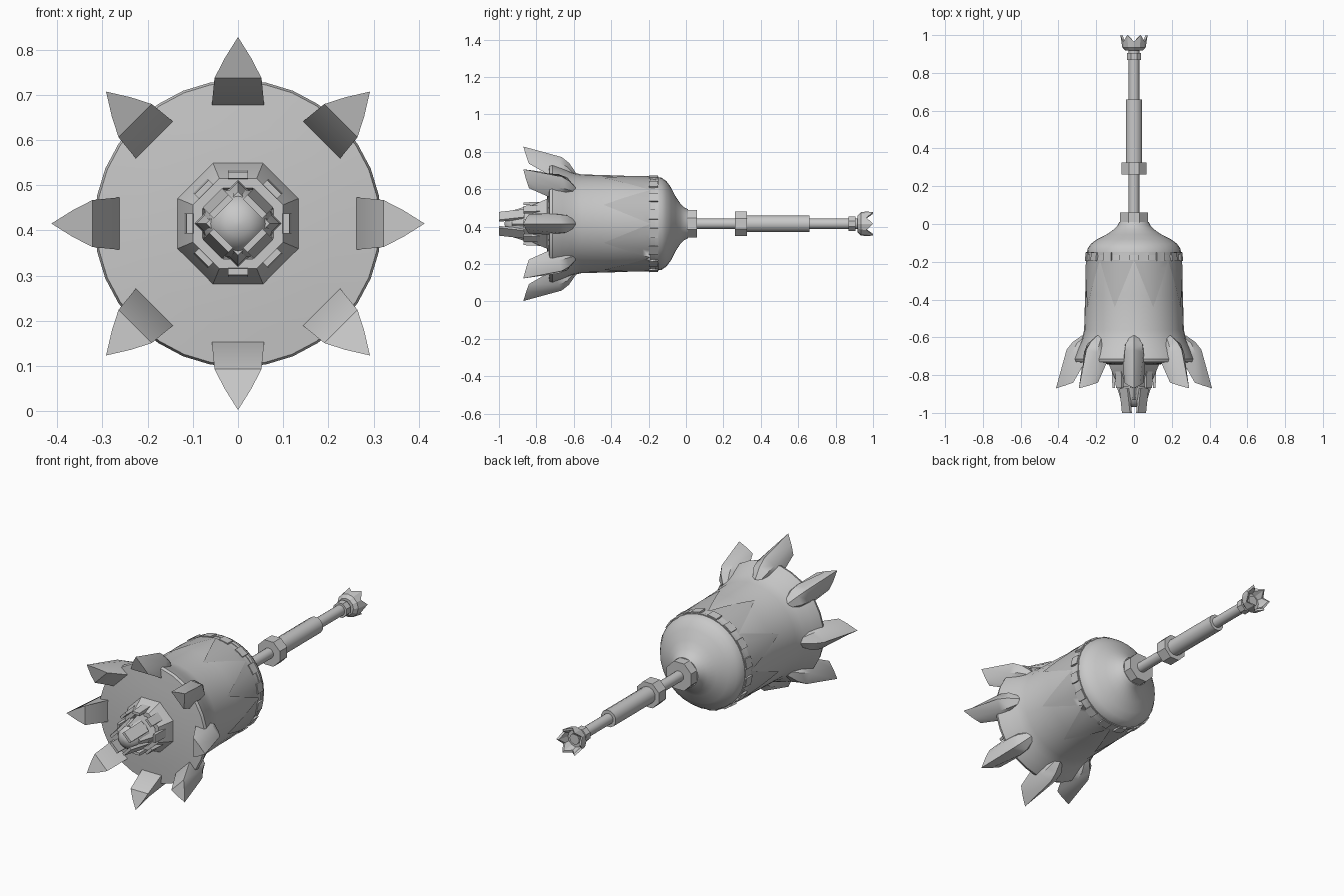
import bpy, bmesh, math
from mathutils import Matrix, Vector

if "Cube" in bpy.data.objects:
    bpy.data.objects.remove(bpy.data.objects["Cube"])

CZ = 0.415  # height of the long axis


def material(name, v):
    m = bpy.data.materials.new(name)
    m.diffuse_color = (v, v, v, 1)
    m.use_nodes = True
    m.node_tree.nodes["Principled BSDF"].inputs["Base Color"].default_value = m.diffuse_color
    return m


GREY = material("steel grey", 0.58)
DARK = material("shaded steel", 0.5)


def pt(r, a, y, side=0.0):
    """Point at radius r, angle a around the long axis, shifted sideways."""
    c, s = math.cos(a), math.sin(a)
    return Vector((r * c - side * s, y, CZ + r * s + side * c))


def finish(name, bm, mat=GREY, smooth=None):
    bmesh.ops.remove_doubles(bm, verts=bm.verts, dist=1e-6)
    bmesh.ops.recalc_face_normals(bm, faces=bm.faces)
    me = bpy.data.meshes.new(name)
    bm.to_mesh(me)
    bm.free()
    ob = bpy.data.objects.new(name, me)
    bpy.context.collection.objects.link(ob)
    me.materials.append(mat)
    if smooth:
        bpy.ops.object.select_all(action='DESELECT')
        ob.select_set(True)
        bpy.context.view_layer.objects.active = ob
        bpy.ops.object.shade_smooth_by_angle(angle=math.radians(smooth))
    return ob


def loft(bm, rings):
    """Join closed rings of points and cap both ends."""
    vs = [[bm.verts.new(p) for p in ring] for ring in rings]
    n = len(vs[0])
    for a, b in zip(vs, vs[1:]):
        for i in range(n):
            j = (i + 1) % n
            bm.faces.new((a[i], a[j], b[j], b[i]))
    bm.faces.new(vs[0])
    bm.faces.new(vs[-1])


def lathe(name, profile, n, phase=0.0, smooth=35, mat=GREY):
    bm = bmesh.new()
    loft(bm, [[pt(r, phase + math.tau * i / n, y) for i in range(n)] for y, r in profile])
    return finish(name, bm, mat, smooth)


def blocks(name, n, phase, half, back, front, mat=GREY):
    """Ring of small tapered blocks; back and front are (y, inner r, outer r)."""
    bm = bmesh.new()
    for i in range(n):
        a = phase + math.tau * i / n
        loft(bm, [[pt(r0, a, y, -half), pt(r1, a, y, -half),
                   pt(r1, a, y, half), pt(r0, a, y, half)]
                  for y, r0, r1 in (back, front)])
    return finish(name, bm, mat)


# Bell-shaped head with a shoulder, narrow neck and flared mouth
lathe("bell_head", [(-.745, .10), (-.738, .22), (-.73, .313), (-.715, .318), (-.66, .298),
                    (-.61, .276), (-.56, .264), (-.38, .259), (-.16, .25), (-.13, .246),
                    (-.105, .228), (-.08, .195), (-.055, .145), (-.03, .108),
                    (-.01, .088), (.01, .078)], 32)
lathe("neck_collar", [(-.005, .079), (.06, .079)], 8, math.pi / 8)

# Thin band with square teeth at the shoulder
lathe("shoulder_band", [(-.165, .253), (-.147, .253)], 32)
blocks("shoulder_teeth", 16, math.pi / 16, .026, (-.15, .235, .257), (-.197, .235, .259))

# Pointed plates running down the bell from the band
bm = bmesh.new()
for k in range(8):
    a = math.pi / 8 + k * math.pi / 4
    rows = []
    for s in range(7):
        t = s / 6
        y = -.19 - .25 * t
        r = .2515 + (-.16 - y) * .041 + .002
        w = (1 - t) * math.pi / 8
        rows.append([bm.verts.new(pt(r, a + w * u / 2, y)) for u in (-2, -1, 0, 1, 2)])
    for p, q in zip(rows, rows[1:]):
        for i in range(4):
            bm.faces.new((p[i], p[i + 1], q[i + 1], q[i]))
bmesh.ops.remove_doubles(bm, verts=bm.verts, dist=1e-6)
finish("pointed_plates", bm, DARK, 35)

# Eight claws around the mouth: sections are (y, r, half width) for inner, side, ridge
bm = bmesh.new()
claw = [((-.60, .245, .02), (-.595, .262, .02), (-.59, .275)),
        ((-.65, .26, .05), (-.635, .305, .045), (-.625, .325)),
        ((-.735, .262, .058), (-.68, .325, .05), (-.665, .357)),
        ((-.84, .322, .052), (-.855, .365, .03), (-.87, .413))]
for k in range(8):
    a = k * math.pi / 4
    loft(bm, [[pt(i[1], a, i[0], -i[2]), pt(s[1], a, s[0], -s[2]), pt(r[1], a, r[0]),
               pt(s[1], a, s[0], s[2]), pt(i[1], a, i[0], i[2])] for i, s, r in claw])
finish("mouth_claws", bm, GREY, 40)

# Front nozzle: octagonal cone, toothed rim, square cone and pronged tip
lathe("nozzle_base", [(-.73, .148), (-.74, .146), (-.82, .108), (-.82, .085), (-.79, .08)],
      8, math.pi / 8, 20)
blocks("nozzle_teeth", 8, 0, .022, (-.78, .098, .118), (-.868, .1, .114))
lathe("nozzle_cone", [(-.78, .1), (-.86, .092), (-.93, .07)], 4, 0, 20)
lathe("nozzle_core", [(-.86, .078), (-.92, .066), (-.95, .05), (-.965, .028), (-.97, .006)], 16)
blocks("tip_prongs", 4, math.pi / 4, .03, (-.87, .062, .08), (-1.0, .046, .06))

# Handle: shaft, collar, grip sleeve and small ring
lathe("shaft", [(.04, .028), (.95, .028)], 16)
lathe("grip_collar", [(.262, .071), (.325, .071)], 8, math.pi / 8)
lathe("grip_sleeve", [(.32, .045), (.66, .045)], 12, math.pi / 12)
lathe("end_ring", [(.868, .041), (.905, .041)], 8, math.pi / 8)

# Hollow pommel crown with a jagged rim
N = 12


def jag(r_tip, r_gap, y_tip, y_gap):
    return [pt(r_gap if i % 2 else r_tip, math.tau * i / N, y_gap if i % 2 else y_tip)
            for i in range(N)]


bm = bmesh.new()
loft(bm, [jag(.045, .045, .918, .918), jag(.062, .062, .935, .935), jag(.072, .066, 1.0, .965),
          jag(.06, .054, .998, .962), jag(.045, .045, .94, .94)])
finish("pommel_crown", bm)
